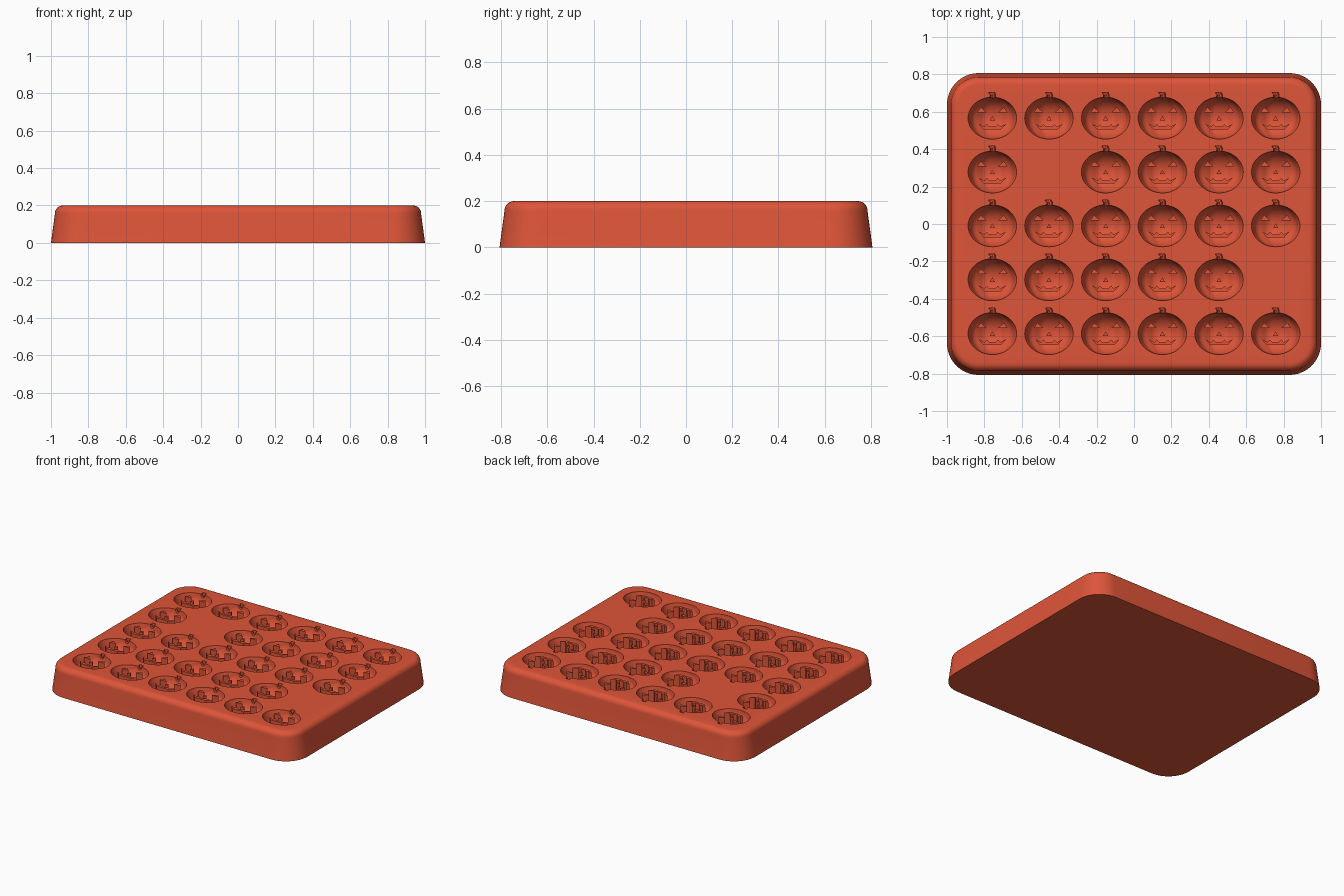
import bpy, bmesh, math
from mathutils import Matrix, Vector

cube = bpy.data.objects.get("Cube")
if cube:
    bpy.data.objects.remove(cube, do_unlink=True)

TOP = 0.2
terracotta = bpy.data.materials.new("terracotta red")
terracotta.use_nodes = True
color = (0.73, 0.09, 0.04, 1)
terracotta.diffuse_color = color
terracotta.node_tree.nodes["Principled BSDF"].inputs["Base Color"].default_value = color


def make_object(name, bm):
    bmesh.ops.recalc_face_normals(bm, faces=bm.faces)
    mesh = bpy.data.meshes.new(name)
    bm.to_mesh(mesh)
    bm.free()
    mesh.materials.append(terracotta)
    obj = bpy.data.objects.new(name, mesh)
    bpy.context.collection.objects.link(obj)
    return obj


def cut(target, cutter, operation="DIFFERENCE"):
    """Apply an exact boolean and remove the cutter."""
    mod = target.modifiers.new("cut", "BOOLEAN")
    mod.operation, mod.solver, mod.object = operation, "EXACT", cutter
    graph = bpy.context.evaluated_depsgraph_get()
    result = bpy.data.meshes.new_from_object(target.evaluated_get(graph))
    target.modifiers.clear()
    target.data = result
    bpy.data.objects.remove(cutter, do_unlink=True)


def pumpkin(name, scale):
    """Ribbed squashed sphere whose poles lie along y."""
    bm = bmesh.new()
    bmesh.ops.create_uvsphere(bm, u_segments=40, v_segments=20, radius=1)
    for v in bm.verts:
        angle = math.atan2(v.co.y, v.co.x)
        rib = 0.97 + 0.03 * math.cos(10 * angle)
        v.co = Vector((v.co.x * rib * 0.13, v.co.z * 0.112, v.co.y * rib * 0.115)) * scale
    return make_object(name, bm)


def face_prisms():
    """Upright prisms for eyes, nose and toothed grin."""
    eye = [(0.03, 0.03), (0.082, 0.03), (0.062, 0.058)]
    nose = [(-0.014, -0.012), (0.014, -0.012), (0, 0.012)]
    grin = [(-0.075, -0.03), (-0.045, -0.062), (0.045, -0.062), (0.075, -0.03),
            (0.042, -0.046), (0.03, -0.032), (0.016, -0.046),
            (-0.016, -0.046), (-0.03, -0.032), (-0.042, -0.046)]
    bm = bmesh.new()
    for outline in (eye, [(-x, y) for x, y in eye], nose, grin):
        face = bm.faces.new([bm.verts.new((x, y, -0.18)) for x, y in outline])
        ext = bmesh.ops.extrude_face_region(bm, geom=[face])["geom"]
        tops = [g for g in ext if isinstance(g, bmesh.types.BMVert)]
        bmesh.ops.translate(bm, verts=tops, vec=(0, 0, 0.175))
    return make_object("face_relief", bm)


def stem():
    """Short tapered tube bending to one side."""
    bm = bmesh.new()
    rings = []
    for x, y, r in ((0, 0.07, 0.026), (0, 0.1, 0.017), (0.004, 0.125, 0.015), (-0.004, 0.138, 0.018)):
        rings.append([bm.verts.new((x + r * math.cos(a), y, 1.6 * r * math.sin(a)))
                      for a in (math.tau * (i + 0.5) / 10 for i in range(10))])
    for a, b in zip(rings, rings[1:]):
        for i in range(10):
            bm.faces.new((a[i - 1], a[i], b[i], b[i - 1]))
    bm.faces.new(rings[0])
    bm.faces.new(rings[-1])
    return make_object("stem", bm)


# One cavity: pumpkin with a raised face relief and a stem notch
relief = face_prisms()
cut(relief, pumpkin("relief_core", 0.88))
cavity = pumpkin("cavity", 1)
cut(cavity, relief)
cut(cavity, stem(), "UNION")

# Grid of cavities as one cutter
bm = bmesh.new()
for col in range(6):
    for row in range(5):
        old = set(bm.verts)
        bm.from_mesh(cavity.data)
        fresh = [v for v in bm.verts if v not in old]
        bmesh.ops.transform(bm, verts=fresh, matrix=Matrix.Translation(
            ((col - 2.5) * 0.303, (row - 2) * 0.288 - 0.01, TOP)))
bpy.data.objects.remove(cavity, do_unlink=True)
cavities = make_object("cavities", bm)
cavities.hide_render = True

# Tray body: stacked rounded rectangles with sloping sides and a soft rim
profile = [(0, 0), (0.021, 0.155)]
profile += [(0.063 - 0.042 * math.cos(a), 0.158 + 0.042 * math.sin(a))
            for a in (math.pi / 2 * i / 8 for i in range(1, 9))]
bm = bmesh.new()
loops = []
for inset, z in profile:
    radius = 0.17 - inset
    loop = []
    for q, (sx, sy) in enumerate(((1, 1), (-1, 1), (-1, -1), (1, -1))):
        for i in range(13):
            a = math.pi / 2 * (q + i / 12)
            loop.append(bm.verts.new((sx * 0.83 + radius * math.cos(a),
                                      sy * 0.637 + radius * math.sin(a), z)))
    loops.append(loop)
for a, b in zip(loops, loops[1:]):
    for i in range(len(a)):
        bm.faces.new((a[i - 1], a[i], b[i], b[i - 1]))
bm.faces.new(loops[0])
bm.faces.new(loops[-1])
tray = make_object("mold_tray", bm)
cut(tray, cavities)

# Smooth shading with crisp cavity edges
bpy.ops.object.select_all(action="DESELECT")
tray.select_set(True)
bpy.context.view_layer.objects.active = tray
bpy.ops.object.shade_smooth_by_angle(angle=math.radians(35))
